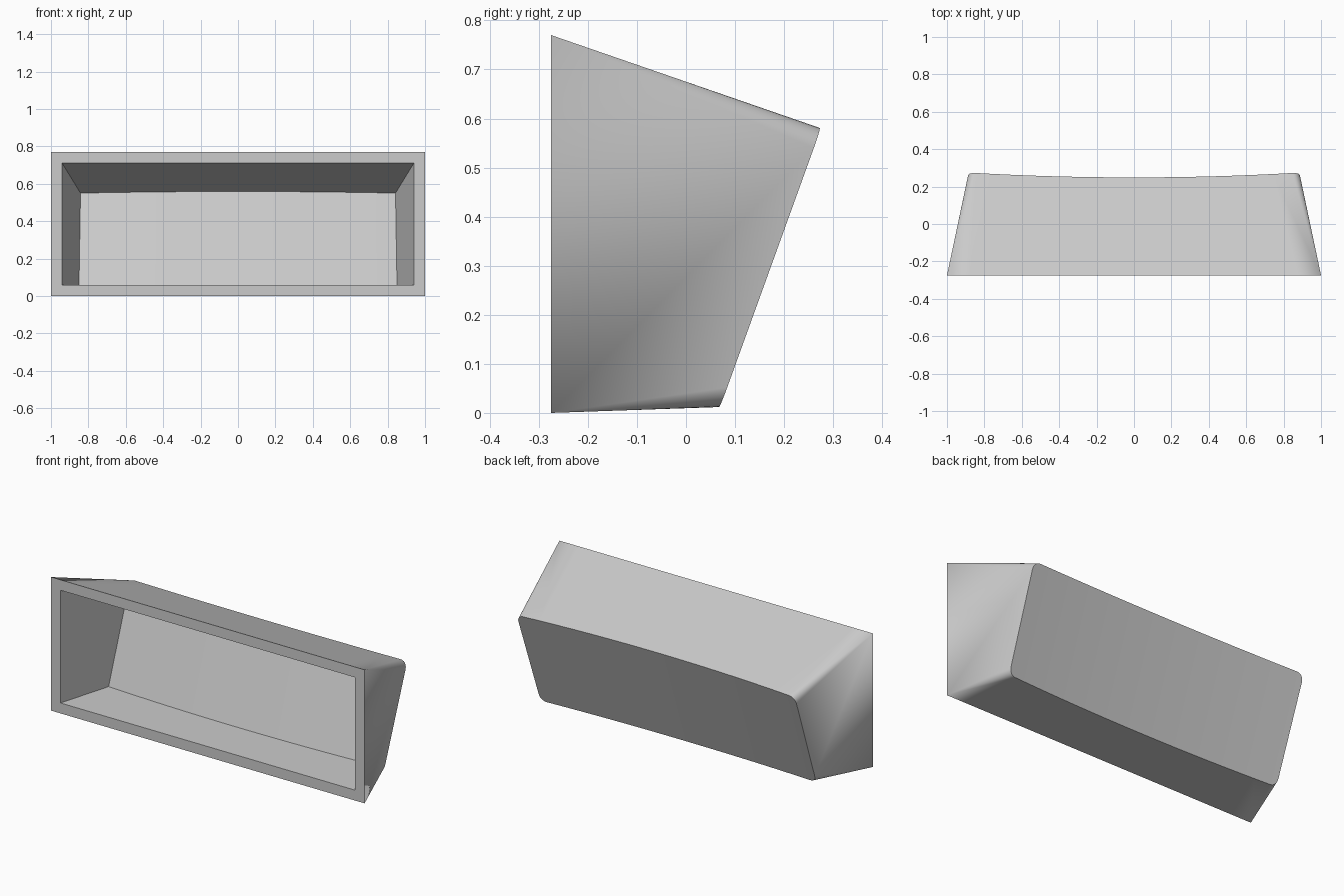
import bpy
import bmesh
import math

cube = bpy.data.objects.get("Cube")
if cube:
    bpy.data.objects.remove(cube)

grey = bpy.data.materials.new("light grey")
grey.use_nodes = True
grey.diffuse_color = (0.6, 0.6, 0.6, 1)
grey.node_tree.nodes["Principled BSDF"].inputs["Base Color"].default_value = (0.6, 0.6, 0.6, 1)

FRONT_Y = -0.275
COLUMNS = 16    # strips across the straight edges
ARC = 6         # segments per rounded corner
BOW = 0.026     # how far the back curves inwards


def ring(top, bottom, radius):
    """Closed rounded loop; top and bottom are (half width, y, z)."""
    def chain(edge, sign):
        half, _, z = edge
        left = []
        for i in range(ARC + 1):
            a = math.pi / 2 * i / ARC
            left.append((-half + radius * (1 - math.sin(a)), z - sign * radius * (1 - math.cos(a))))
        left.reverse()
        # side tangent first, then round on to the horizontal edge
        left = [(-half + radius * (1 - math.cos(math.pi / 2 * i / ARC)),
                 z - sign * radius * (1 - math.sin(math.pi / 2 * i / ARC))) for i in range(ARC + 1)]
        span = half - radius
        mid = [(-span + 2 * span * i / COLUMNS, z) for i in range(1, COLUMNS)]
        right = [(-x, zz) for x, zz in reversed(left)]
        return left + mid + right

    slope = (top[1] - bottom[1]) / (top[2] - bottom[2])
    points = chain(top, 1) + chain(bottom, -1)[::-1]
    return [(x, bottom[1] + slope * (z - bottom[2]), z) for x, z in points]


def bow(back, front, half):
    """Slide the back loop along the walls to curve it inwards."""
    result = []
    for b, f in zip(back, front):
        k = BOW * max(0, 1 - (b[0] / half) ** 2) / (b[1] - f[1])
        result.append(tuple(p + (q - p) * k for p, q in zip(b, f)))
    return result


outer_front = ring((1, FRONT_Y, 0.77), (1, FRONT_Y, 0), 0)
inner_front = ring((0.94, FRONT_Y, 0.71), (0.94, FRONT_Y, 0.06), 0)
outer_back = bow(ring((0.887, 0.275, 0.58), (0.88, 0.07, 0.012), 0.04), outer_front, 0.887)
inner_back = bow(ring((0.842, 0.2, 0.55), (0.85, 0.035, 0.06), 0), inner_front, 0.85)

bm = bmesh.new()
loops = [[bm.verts.new(p) for p in loop]
         for loop in (outer_back, outer_front, inner_front, inner_back)]
count = len(outer_front)

# Outer walls, front rim and inner walls
for a, b in zip(loops, loops[1:]):
    for i in range(count):
        j = (i + 1) % count
        bm.faces.new((a[i], a[j], b[j], b[i]))

# Curved back panel, outside and inside
for loop in (loops[0], loops[3]):
    for i in range(count // 2 - 1):
        bm.faces.new((loop[i], loop[i + 1], loop[-2 - i], loop[-1 - i]))

bmesh.ops.remove_doubles(bm, verts=bm.verts, dist=0.0001)
bmesh.ops.recalc_face_normals(bm, faces=bm.faces)

mesh = bpy.data.meshes.new("tapered_housing")
bm.to_mesh(mesh)
bm.free()
mesh.materials.append(grey)
housing = bpy.data.objects.new("tapered_housing", mesh)
bpy.context.collection.objects.link(housing)

bpy.ops.object.select_all(action="DESELECT")
housing.select_set(True)
bpy.context.view_layer.objects.active = housing
bpy.ops.object.shade_smooth_by_angle(angle=math.radians(30))
